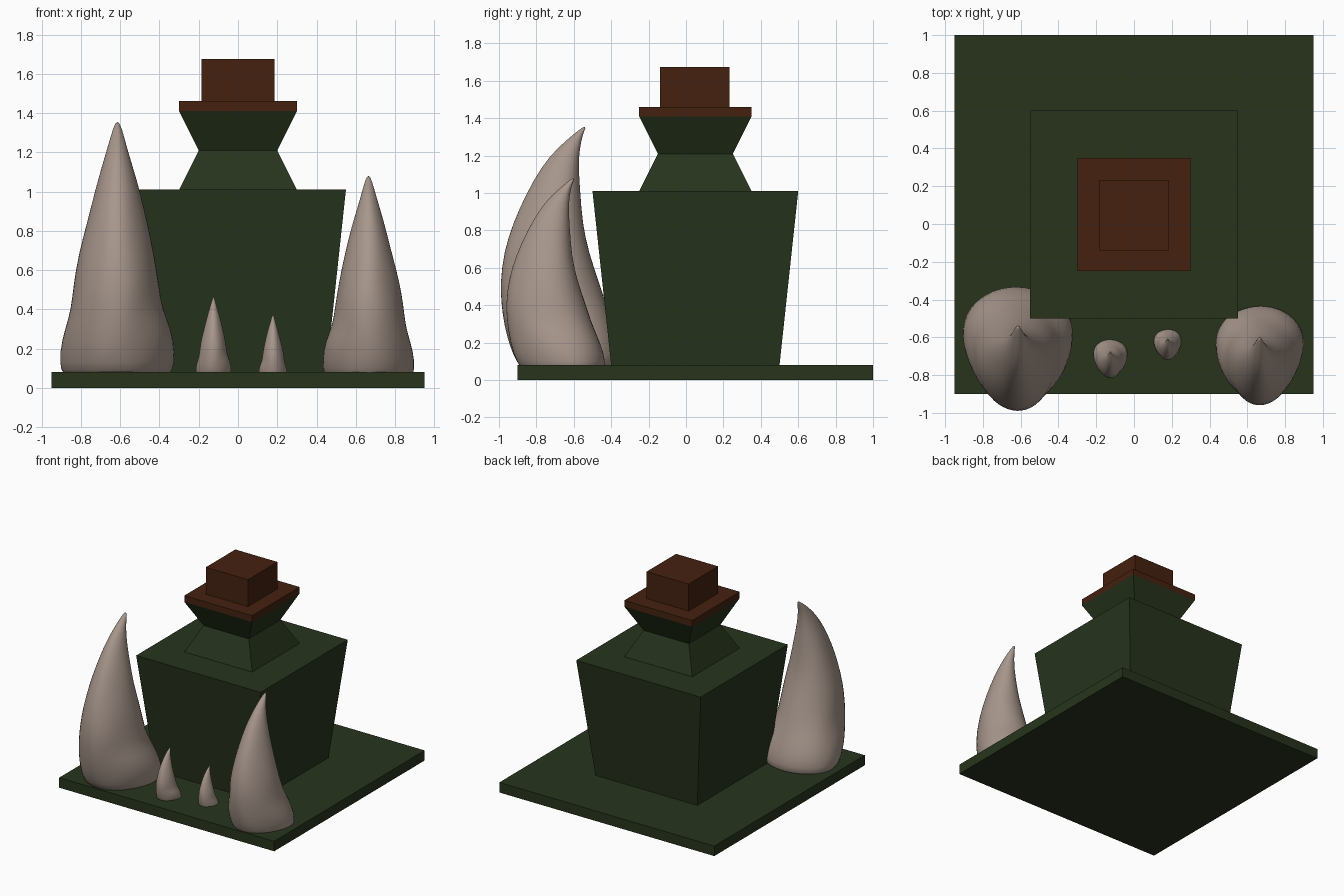
import bpy, bmesh
from math import sin, cos, pi

if "Cube" in bpy.data.objects:
    bpy.data.objects.remove(bpy.data.objects["Cube"])


def material(name, rgb):
    m = bpy.data.materials.new(name)
    m.diffuse_color = (*rgb, 1)
    m.use_nodes = True
    m.node_tree.nodes["Principled BSDF"].inputs["Base Color"].default_value = m.diffuse_color
    return m


GREEN = material("dark_green", (0.02, 0.034, 0.012))
BROWN = material("cork_brown", (0.06, 0.015, 0.005))
STONE = material("pale_stone", (0.39, 0.31, 0.265))


def loft(name, rings, mat):
    """Skin a list of closed rings and cap both ends."""
    bm = bmesh.new()
    loops = [[bm.verts.new(p) for p in ring] for ring in rings]
    n = len(loops[0])
    for a, b in zip(loops, loops[1:]):
        for i in range(n):
            j = (i + 1) % n
            bm.faces.new((a[i], a[j], b[j], b[i]))
    bm.faces.new(loops[0][::-1])
    bm.faces.new(loops[-1])
    bmesh.ops.recalc_face_normals(bm, faces=bm.faces)
    mesh = bpy.data.meshes.new(name)
    bm.to_mesh(mesh)
    bm.free()
    mesh.materials.append(mat)
    ob = bpy.data.objects.new(name, mesh)
    bpy.context.collection.objects.link(ob)
    return ob


def square_stack(name, profile, mat, cy=0.05):
    """Square sections given as (half width, height)."""
    corners = ((-1, -1), (1, -1), (1, 1), (-1, 1))
    return loft(name, [[(sx * h, cy + sy * h, z) for sx, sy in corners]
                       for h, z in profile], mat)


# Base slab, tapered bottle with pinched neck, and stopper
square_stack("base_slab", [(0.95, 0), (0.95, 0.08)], GREEN)
square_stack("bottle", [(0.45, 0.08), (0.55, 1.01), (0.30, 1.01),
                        (0.20, 1.21), (0.30, 1.41)], GREEN)
square_stack("stopper_rim", [(0.30, 1.41), (0.30, 1.46)], BROWN)
square_stack("stopper_block", [(0.186, 1.46), (0.186, 1.675)], BROWN, 0.046)

# Curved spike sections: height, left x, right x, front y, back y
SPIKE = [
    (-0.03, -0.26, 0.25, -0.21, 0.30),
    (0.00, -0.285, 0.28, -0.25, 0.325),
    (0.10, -0.295, 0.295, -0.295, 0.32),
    (0.22, -0.27, 0.275, -0.325, 0.27),
    (0.32, -0.238, 0.228, -0.342, 0.225),
    (0.44, -0.222, 0.214, -0.35, 0.185),
    (0.60, -0.195, 0.19, -0.325, 0.135),
    (0.76, -0.155, 0.152, -0.275, 0.10),
    (0.92, -0.115, 0.115, -0.205, 0.085),
    (1.06, -0.075, 0.075, -0.125, 0.075),
    (1.16, -0.045, 0.045, -0.04, 0.082),
    (1.24, -0.022, 0.024, 0.055, 0.10),
    (1.275, -0.007, 0.007, 0.102, 0.117),
]


def spike(name, loc, scale, mirror=1, sides=24):
    rings = []
    for z, x0, x1, y0, y1 in SPIKE:
        ring = []
        for i in range(sides):
            t = 2 * pi * i / sides
            # broad back, narrower front, gentle lumps
            lump = 1 + 0.012 * sin(3 * t + 9 * z) + 0.01 * sin(5 * t - 14 * z)
            wide = cos(t) * (1 + 0.16 * sin(t)) * lump
            x = (x0 + x1) / 2 + (x1 - x0) / 2 * wide
            y = (y0 + y1) / 2 + (y1 - y0) / 2 * sin(t) * lump
            ring.append((loc[0] + mirror * scale * x,
                         loc[1] + scale * y, loc[2] + scale * z))
        rings.append(ring)
    ob = loft(name, rings, STONE)
    sub = ob.modifiers.new("smooth_surface", 'SUBSURF')
    sub.levels = sub.render_levels = 1
    for p in ob.data.polygons:
        p.use_smooth = True


# Two large and two small spikes along the front
spike("large_left_spike", (-0.615, -0.65, 0.08), 1.0)
spike("large_right_spike", (0.665, -0.688, 0.06), 0.8, -1)
spike("small_left_spike", (-0.125, -0.71, 0.066), 0.31)
spike("small_right_spike", (0.178, -0.635, 0.053), 0.25, -1)
